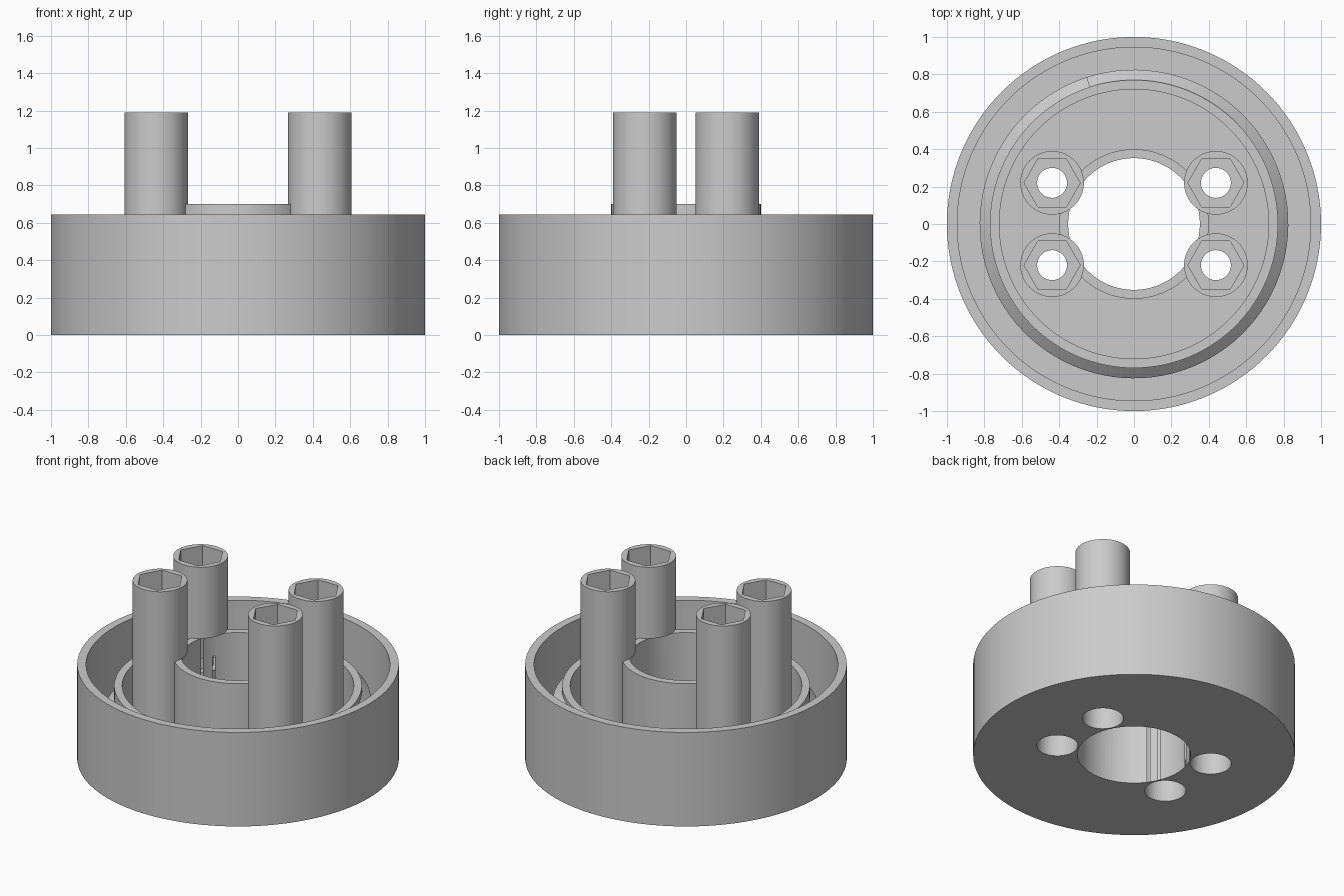
import bpy, bmesh, math
from math import pi, cos, sin

cube = bpy.data.objects.get("Cube")
if cube:
    bpy.data.objects.remove(cube, do_unlink=True)

grey = bpy.data.materials.new("plain grey")
grey.use_nodes = True
grey.diffuse_color = (0.6, 0.6, 0.6, 1)
grey.node_tree.nodes["Principled BSDF"].inputs["Base Color"].default_value = (0.6, 0.6, 0.6, 1)


def make_object(name, bm):
    bmesh.ops.recalc_face_normals(bm, faces=bm.faces)
    mesh = bpy.data.meshes.new(name)
    bm.to_mesh(mesh)
    bm.free()
    mesh.materials.append(grey)
    obj = bpy.data.objects.new(name, mesh)
    bpy.context.collection.objects.link(obj)
    return obj


def cylinder(name, x, y, z0, z1, radius, sides=96):
    bm = bmesh.new()
    bmesh.ops.create_cone(bm, cap_ends=True, segments=sides, radius1=radius,
                          radius2=radius, depth=z1 - z0)
    bmesh.ops.translate(bm, verts=bm.verts, vec=(x, y, (z0 + z1) / 2))
    return make_object(name, bm)


def lathe(name, profile, steps=128):
    bm = bmesh.new()
    verts = [bm.verts.new((r, 0, z)) for r, z in profile]
    edges = [bm.edges.new(pair) for pair in zip(verts, verts[1:])]
    bmesh.ops.spin(bm, geom=verts + edges, cent=(0, 0, 0), axis=(0, 0, 1),
                   angle=2 * pi, steps=steps)
    bmesh.ops.remove_doubles(bm, verts=bm.verts, dist=1e-5)
    return make_object(name, bm)


def combine(target, tool, operation):
    mod = target.modifiers.new(operation.lower(), 'BOOLEAN')
    mod.operation, mod.solver, mod.object = operation, 'EXACT', tool
    bpy.context.view_layer.objects.active = target
    bpy.ops.object.modifier_apply(modifier=mod.name)
    bpy.data.objects.remove(tool, do_unlink=True)


def smooth(obj):
    bpy.ops.object.select_all(action='DESELECT')
    obj.select_set(True)
    bpy.context.view_layer.objects.active = obj
    bpy.ops.object.shade_smooth_by_angle(angle=math.radians(30))


# Cup with outer wall, inner collar and central hub
FLOOR, RIM, COLLAR, HUB = 0.1, 0.645, 0.5, 0.7
body = lathe("cup_body", [
    (0, 0), (1, 0), (1, RIM), (0.945, RIM), (0.945, FLOOR), (0.77, FLOOR),
    (0.77, COLLAR), (0.72, COLLAR), (0.72, FLOOR), (0.4, FLOOR), (0.4, HUB), (0, HUB)])

# Four posts fused to the floor and hub
centres = [(sx * 0.438, sy * 0.22) for sx in (-1, 1) for sy in (-1, 1)]
for x, y in centres:
    combine(body, cylinder("post", x, y, 0.05, 1.19, 0.17), 'UNION')

# Central bore, stopping at the hub top so the posts overhang it
combine(body, cylinder("bore_cutter", 0, 0, -0.1, HUB + 0.001, 0.352, 128), 'DIFFERENCE')

# Bolt holes: wide below, narrow in the middle, hexagonal socket above
for x, y in centres:
    for z0, z1, radius, sides in ((-0.1, 0.45, 0.128, 64),
                                  (0.4, 0.65, 0.08, 64),
                                  (0.55, 1.3, 0.15, 6)):
        cutter = cylinder("hole_cutter", x, y, z0, z1, radius, sides)
        if sides == 6:
            # Put the hexagon's corners on the x axis
            for v in cutter.data.vertices:
                dx, dy = v.co.x - x, v.co.y - y
                v.co.x, v.co.y = x + dy, y - dx
        combine(body, cutter, 'DIFFERENCE')
smooth(body)

# Helical thread around the collar
PITCH, TURNS, STEPS = 0.15, 2, 192
section = [(0.755, -0.06), (0.825, -0.008), (0.825, 0.008), (0.765, 0.06)]
bm = bmesh.new()
rings = []
for i in range(STEPS + 1):
    t = i / STEPS
    a = 0.6 * pi + 2 * pi * TURNS * t
    z = 0.44 - PITCH * TURNS * (1 - t)
    rings.append([bm.verts.new((r * cos(a), r * sin(a), z + h)) for r, h in section])
for lower, upper in zip(rings, rings[1:]):
    for j in range(4):
        k = (j + 1) % 4
        bm.faces.new((lower[j], lower[k], upper[k], upper[j]))
bm.faces.new(rings[0])
bm.faces.new(rings[-1])
smooth(make_object("collar_thread", bm))
